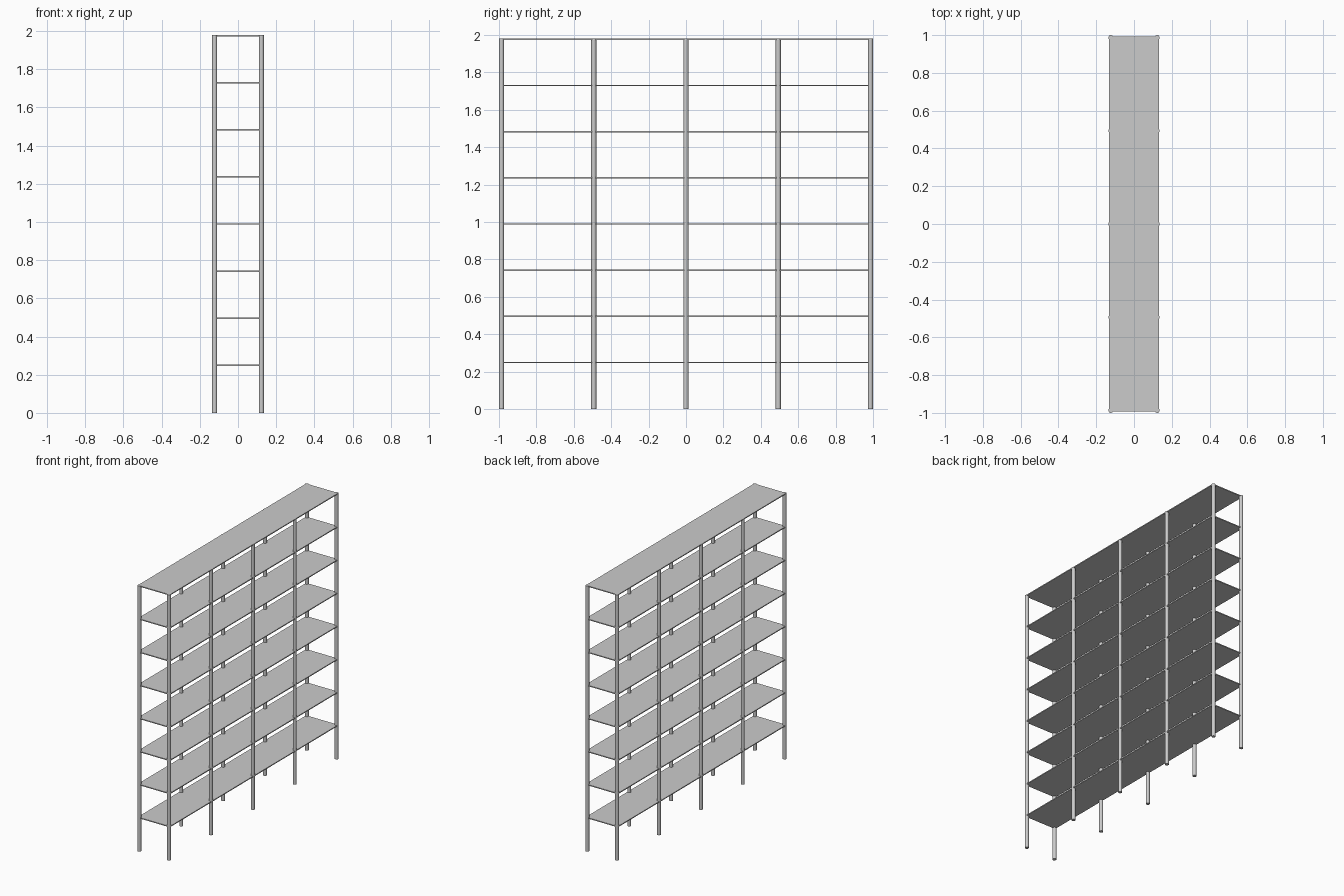
import bpy, math

if "Cube" in bpy.data.objects:
    bpy.data.objects.remove(bpy.data.objects["Cube"])

POST_R = 0.0135
HEIGHT = 1.98
POST_X = 0.1225
POST_Y = 1 - POST_R
SHELF_T = 0.007

# Upright posts: five pairs along the length
for i in range(5):
    y = -POST_Y + i * POST_Y / 2
    for side, x in (("left", -POST_X), ("right", POST_X)):
        bpy.ops.mesh.primitive_cylinder_add(vertices=16, radius=POST_R, depth=HEIGHT,
                                            location=(x, y, HEIGHT / 2))
        post = bpy.context.object
        post.name = f"post_{side}_{i + 1}"
        bpy.ops.object.shade_smooth_by_angle(angle=math.radians(35))

# Eight thin shelves, the topmost flush with the post tops
for k in range(8):
    z = 0.249 + k * (HEIGHT - SHELF_T / 2 - 0.249) / 7
    bpy.ops.mesh.primitive_cube_add(size=1, location=(0, 0, z))
    shelf = bpy.context.object
    shelf.name = f"shelf_{k + 1}"
    shelf.scale = (0.264, 1.984, SHELF_T)
